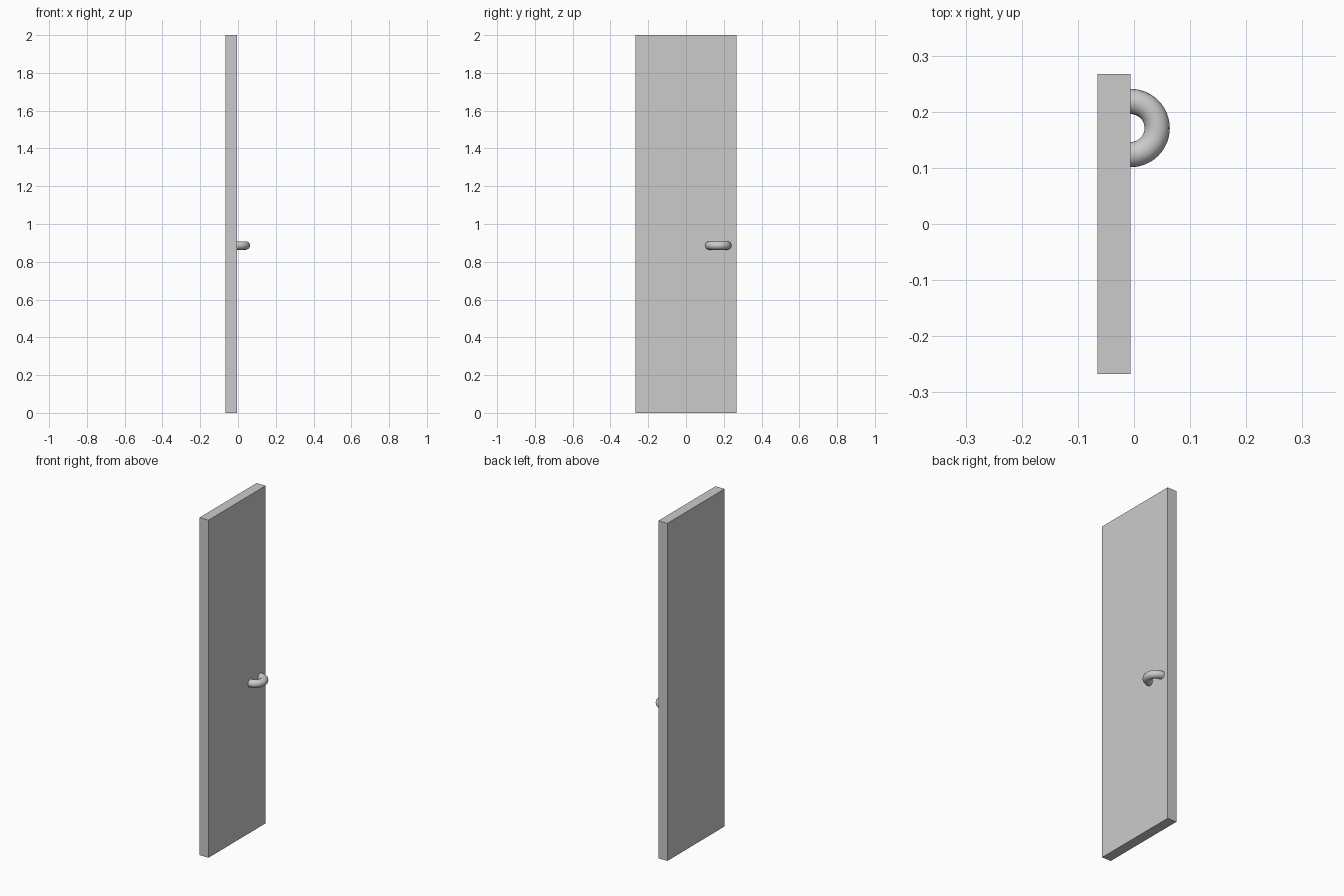
import bpy, bmesh

if "Cube" in bpy.data.objects:
    bpy.data.objects.remove(bpy.data.objects["Cube"])

FACE_X = -0.006      # front face of the door panel
THICK = 0.059

# door panel
bpy.ops.mesh.primitive_cube_add(size=1, location=(FACE_X - THICK / 2, 0, 1))
door = bpy.context.object
door.name = "door_panel"
door.scale = (THICK, 0.534, 2)
bpy.ops.object.transform_apply(location=False, rotation=False, scale=True)

# half-ring pull handle, its ends meeting the door face
bpy.ops.mesh.primitive_torus_add(major_radius=0.0473, minor_radius=0.0225,
                                 major_segments=48, minor_segments=16,
                                 location=(FACE_X, 0.171, 0.886))
handle = bpy.context.object
handle.name = "pull_handle"
bm = bmesh.new()
bm.from_mesh(handle.data)
bmesh.ops.bisect_plane(bm, geom=bm.verts[:] + bm.edges[:] + bm.faces[:], dist=1e-5,
                       plane_co=(0, 0, 0), plane_no=(-1, 0, 0), clear_outer=True)
bm.to_mesh(handle.data)
bm.free()
bpy.ops.object.shade_smooth_by_angle()
